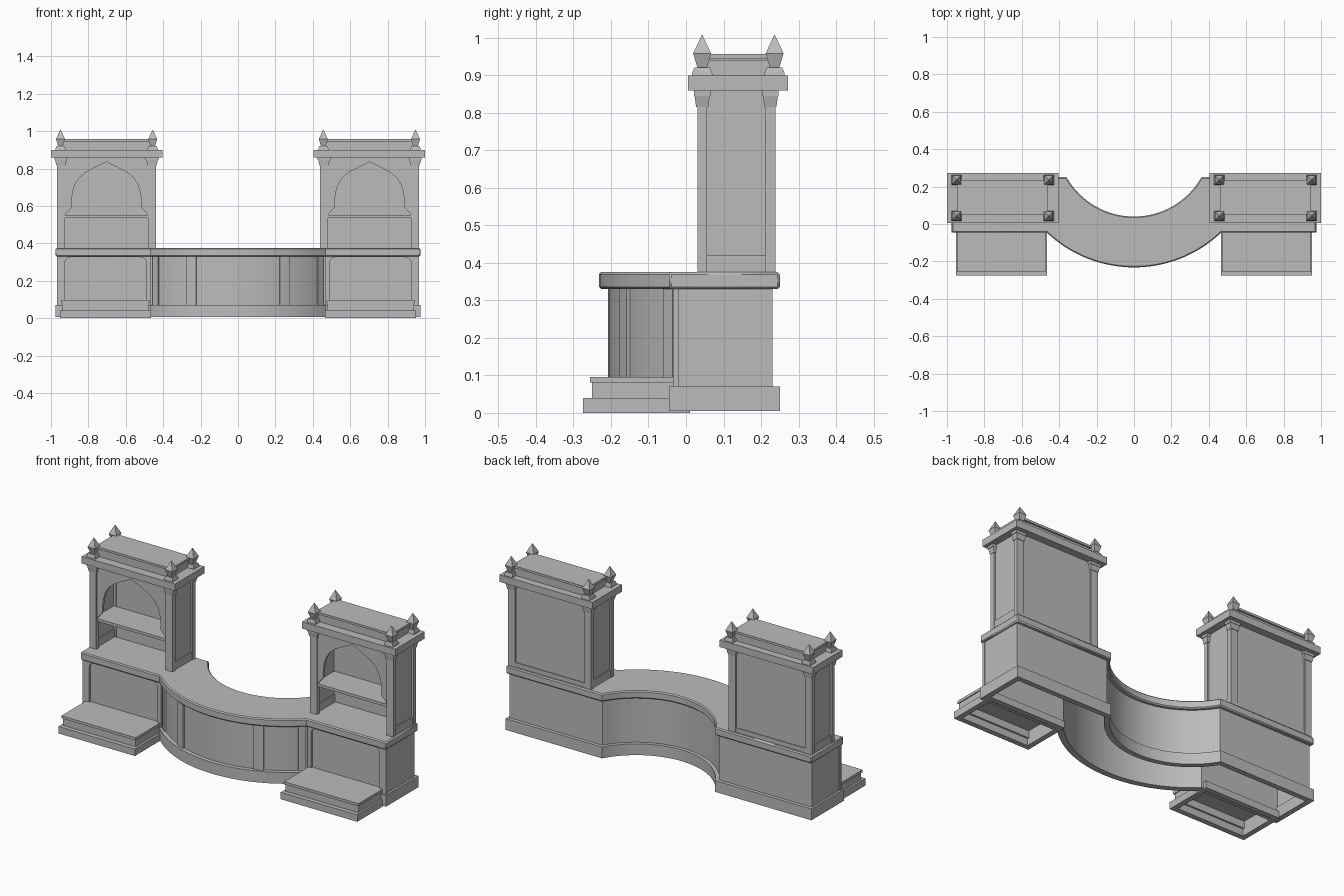
import bpy, bmesh
from math import sqrt, asin, sin, cos, pi, radians

old = bpy.data.objects.get("Cube")
if old:
    bpy.data.objects.remove(old, do_unlink=True)

stone = bpy.data.materials.new("grey_stone")
stone.use_nodes = True
GREY = (0.5, 0.5, 0.5, 1)
stone.diffuse_color = GREY
stone.node_tree.nodes["Principled BSDF"].inputs["Base Color"].default_value = GREY
parts = []


def finish(name, bm, mirror):
    bmesh.ops.recalc_face_normals(bm, faces=bm.faces)
    mesh = bpy.data.meshes.new(name)
    bm.to_mesh(mesh)
    bm.free()
    mesh.materials.append(stone)
    ob = bpy.data.objects.new(name, mesh)
    bpy.context.collection.objects.link(ob)
    if mirror:
        ob.modifiers.new("mirror", "MIRROR").use_clip = False
    parts.append(ob)
    return ob


def prism(name, pts, lo, hi, hole=None, upright=False, mirror=False):
    """Extrude an outline along z, or along y when upright; hole makes a ring."""
    bm = bmesh.new()

    def loop(points, w):
        return [bm.verts.new((u, w, v) if upright else (u, v, w)) for u, v in points]

    def bridge(a, b):
        for i in range(len(a)):
            j = (i + 1) % len(a)
            bm.faces.new((a[i], a[j], b[j], b[i]))

    a, b = loop(pts, lo), loop(pts, hi)
    bridge(a, b)
    if hole:
        c, d = loop(hole, lo), loop(hole, hi)
        bridge(c, d)
        bridge(a, c)
        bridge(b, d)
    else:
        bm.faces.new(a)
        bm.faces.new(b)
    return finish(name, bm, mirror)


def stack(name, spots, levels):
    """Mirrored square-section lofts: levels are (half x, half y, z)."""
    bm = bmesh.new()
    for cx, cy in spots:
        rings = [[bm.verts.new((cx + sx * hx, cy + sy * hy, z))
                  for sx, sy in ((-1, -1), (1, -1), (1, 1), (-1, 1))]
                 for hx, hy, z in levels]
        for a, b in zip(rings, rings[1:]):
            for i in range(4):
                j = (i + 1) % 4
                bm.faces.new((a[i], a[j], b[j], b[i]))
        bm.faces.new(rings[0])
        bm.faces.new(rings[-1])
    return finish(name, bm, True)


def box(name, x0, x1, y0, y1, z0, z1):
    h = ((x1 - x0) / 2, (y1 - y0) / 2)
    return stack(name, [((x0 + x1) / 2, (y0 + y1) / 2)], [(*h, z0), (*h, z1)])


def rect(x0, x1, y0, y1):
    return [(x0, y0), (x1, y0), (x1, y1), (x0, y1)]


# Counter plan: straight ends, bowed front, hollow back
FRONT_C, FRONT_R, BACK_C, BACK_R, SEG = 0.446, 0.678, 0.454, 0.414, 32


def front_arc(r, a0, a1, n):
    return [(r * sin(a0 + (a1 - a0) * i / n),
             FRONT_C - r * cos(a0 + (a1 - a0) * i / n)) for i in range(n + 1)]


def counter_outline(df, db, dx):
    yf, yb, x = -0.045 + df, 0.25 - db, 0.975 - dx
    r = FRONT_R - df
    a = asin(sqrt(r * r - (FRONT_C - yf) ** 2) / r)
    pts = [(-x, yf)] + front_arc(r, -a, a, SEG) + [(x, yf), (x, yb)]
    r = BACK_R + db
    b = asin(sqrt(r * r - (BACK_C - yb) ** 2) / r)
    for i in range(SEG + 1):
        t = b - 2 * b * i / SEG
        pts.append((r * sin(t), BACK_C - r * cos(t)))
    return pts + [(-x, yb)]


top = prism("counter_top", counter_outline(0, 0, 0), 0.33, 0.375)
bev = top.modifiers.new("edge", "BEVEL")
bev.width, bev.segments, bev.angle_limit = 0.006, 1, radians(60)
bev.limit_method = "ANGLE"
prism("counter_wall", counter_outline(0.024, 0.02, 0.012), 0.06, 0.332,
      hole=counter_outline(0.034, 0.03, 0.022))
prism("counter_plinth", counter_outline(0, 0, 0), 0.005, 0.07,
      hole=counter_outline(0.034, 0.03, 0.03))

# Pilasters on the bowed front
for name, x0, x1 in (("bow_pilaster", 0.23, 0.28), ("bow_end_pilaster", 0.437, 0.467)):
    r0, r1 = FRONT_R - 0.028, FRONT_R - 0.014
    a0, a1 = asin(x0 / FRONT_R), asin(x1 / FRONT_R)
    prism(name, front_arc(r0, a0, a1, 3) + front_arc(r1, a1, a0, 3), 0.06, 0.332, mirror=True)

# Round-cornered frame on each straight front
x0, x1, rad, ztop = 0.49, 0.925, 0.03, 0.326
frame = [(0.467, 0.06), (x0, 0.06)]
for cx, start in ((x0 + rad, pi), (x1 - rad, pi / 2)):
    for i in range(6):
        t = start - i * pi / 10
        frame.append((cx + rad * cos(t), ztop - rad + rad * sin(t)))
frame += [(x1, 0.06), (0.967, 0.06), (0.967, 0.332), (0.467, 0.332)]
prism("front_panel_frame", frame, -0.035, -0.02, upright=True, mirror=True)

# Steps, hollow underneath
prism("step_base", rect(0.465, 0.953, -0.275, 0.01), 0, 0.04,
      hole=rect(0.495, 0.923, -0.245, -0.02), mirror=True)
prism("step_riser", rect(0.478, 0.942, -0.25, -0.02), 0.04, 0.082,
      hole=rect(0.495, 0.923, -0.235, -0.035), mirror=True)
box("step_tread", 0.473, 0.947, -0.256, -0.025, 0.081, 0.096)

# Tower posts and capitals
MID = 0.7035
post_x, post_y = (0.46, 0.947), (0.043, 0.225)
corners = [(x, y) for x in post_x for y in post_y]
stack("tower_posts", corners, [(0.022, 0.013, 0.37), (0.022, 0.013, 0.83)])
stack("tower_capitals", corners, [(0.024, 0.016, 0.815), (0.031, 0.02, 0.845),
                                  (0.034, 0.022, 0.845), (0.034, 0.022, 0.865)])

# Tower walls with low rails
for side, x in (("inner", 0.448), ("outer", 0.942)):
    box(side + "_side_wall", x, x + 0.016, 0.04, 0.228, 0.37, 0.865)
    box(side + "_side_rail", x - 0.006, x + 0.022, 0.045, 0.225, 0.37, 0.42)
box("tower_back", 0.45, 0.957, 0.215, 0.229, 0.37, 0.865)
box("tower_back_rail", 0.45, 0.957, 0.215, 0.234, 0.37, 0.4)
box("niche_shelf", 0.455, 0.95, 0.036, 0.218, 0.535, 0.551)

# Pointed arch with flared feet, cut from the front panel
half = [(0.222, 0.551), (0.205, 0.572), (0.184, 0.595), (0.186, 0.625), (0.181, 0.67),
        (0.168, 0.715), (0.145, 0.75), (0.11, 0.78), (0.06, 0.806), (0.025, 0.823)]
arch = [(MID - u, v) for u, v in half] + [(MID, 0.836)]
arch += [(MID + u, v) for u, v in reversed(half)]
arch += [(MID + 0.235, 0.551), (MID + 0.235, 0.865), (MID - 0.235, 0.865), (MID - 0.235, 0.551)]
prism("arch_panel", arch, 0.036, 0.05, upright=True, mirror=True)

# Cornice, roof and corner finials
box("tower_cornice", 0.405, 1.0, 0.005, 0.272, 0.86, 0.9)
box("roof_block", 0.468, 0.939, 0.056, 0.23, 0.895, 0.941)
box("roof_lip", 0.461, 0.946, 0.05, 0.236, 0.944, 0.957)
box("roof_neck", 0.475, 0.932, 0.062, 0.224, 0.94, 0.945)
tips = [(x, y) for x in (0.456, 0.949) for y in (0.043, 0.236)]
stack("finial_pedestals", tips, [(0.027, 0.027, 0.895), (0.027, 0.027, 0.905),
                                 (0.021, 0.021, 0.92)])
stack("finials", tips, [(0.012, 0.012, 0.918), (0.024, 0.024, 0.958), (0.001, 0.001, 1.007)])

# Smooth the curved walls, keep edges sharp
bpy.ops.object.select_all(action="DESELECT")
for ob in parts:
    ob.select_set(True)
bpy.context.view_layer.objects.active = parts[0]
bpy.ops.object.shade_smooth_by_angle(angle=radians(25))
